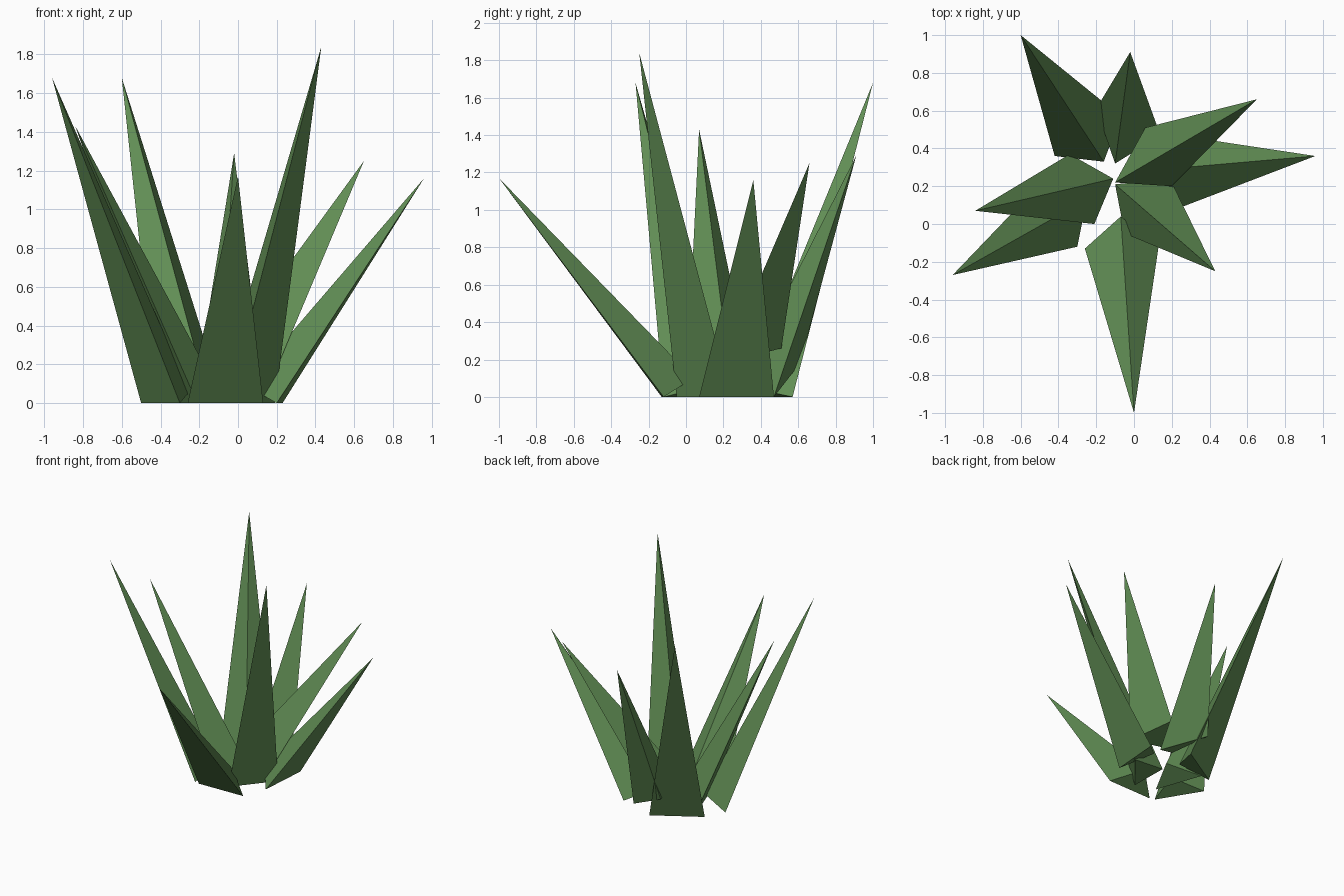
import bpy, bmesh

if "Cube" in bpy.data.objects:
    bpy.data.objects.remove(bpy.data.objects["Cube"])

green = bpy.data.materials.new("leaf_green")
green.diffuse_color = (0.12, 0.27, 0.09, 1)
green.use_nodes = True
green.node_tree.nodes["Principled BSDF"].inputs["Base Color"].default_value = green.diffuse_color


def leaf(name, tip, outer_a, outer_b, inner):
    """Three-sided spike: wide outer edge, raised inner corner, sharp tip."""
    bm = bmesh.new()
    t, a, b, c = [bm.verts.new(p) for p in (tip, outer_a, outer_b, inner)]
    for tri in ((a, b, t), (b, c, t), (c, a, t), (a, c, b)):
        bm.faces.new(tri)
    bmesh.ops.recalc_face_normals(bm, faces=bm.faces)
    mesh = bpy.data.meshes.new(name)
    bm.to_mesh(mesh)
    bm.free()
    mesh.materials.append(green)
    obj = bpy.data.objects.new(name, mesh)
    bpy.context.collection.objects.link(obj)


# Leaves fanning out: tip, two outer base corners, inner base corner
leaves = {
    "leaf_front": ((0, -1, 1.17), (-0.26, -0.13, 0), (0.13, -0.12, 0), (-0.07, 0.04, 0.1)),
    "leaf_front_right": ((0.43, -0.25, 1.84), (-0.05, -0.05, 0), (0.19, 0.24, 0), (-0.1, 0.21, 0.04)),
    "leaf_right": ((0.96, 0.36, 1.16), (0.2, 0.07, 0), (0.23, 0.47, 0), (0.04, 0.28, 0.09)),
    "leaf_back_right": ((0.65, 0.66, 1.25), (0.2, 0.2, 0.18), (0.06, 0.51, 0.26), (-0.1, 0.22, 0.22)),
    "leaf_back": ((-0.02, 0.91, 1.29), (0.14, 0.47, 0), (-0.2, 0.61, 0.18), (-0.1, 0.32, 0.13)),
    "leaf_back_left": ((-0.6, 1, 1.68), (-0.07, 0.57, 0), (-0.42, 0.36, 0), (-0.16, 0.33, 0.05)),
    "leaf_left": ((-0.84, 0.07, 1.43), (-0.34, 0.37, 0), (-0.21, 0, 0), (-0.11, 0.24, 0.08)),
    "leaf_front_left": ((-0.96, -0.27, 1.68), (-0.5, 0.21, 0), (-0.3, -0.12, 0), (-0.25, 0.13, 0.06)),
}
for name, pts in leaves.items():
    leaf(name, *pts)
